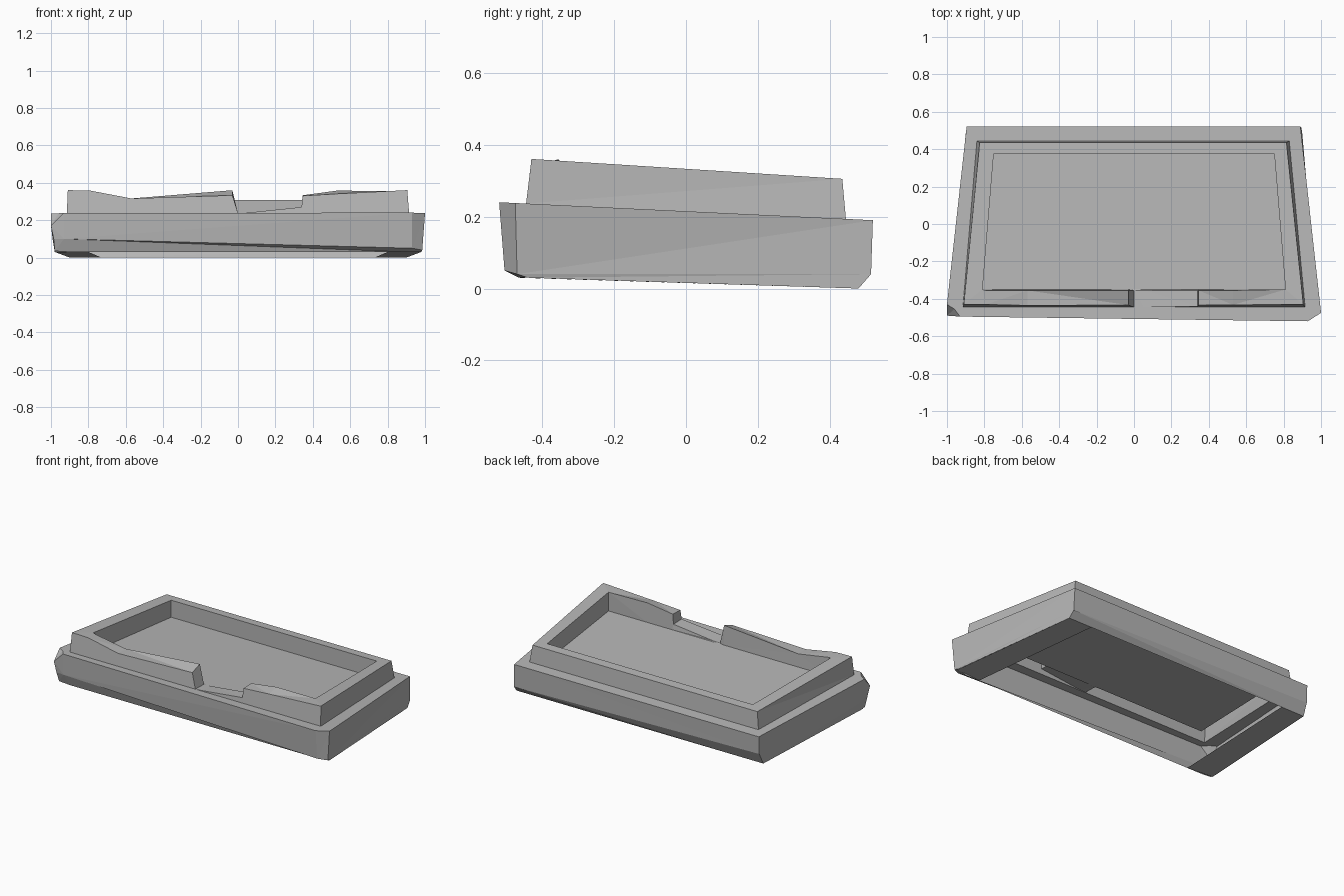
import bpy
import bmesh

cube = bpy.data.objects.get("Cube")
if cube:
    bpy.data.objects.remove(cube)

stone = bpy.data.materials.new("grey stone")
stone.use_nodes = True
GREY = (0.47, 0.47, 0.47, 1)
stone.diffuse_color = GREY
stone.node_tree.nodes["Principled BSDF"].inputs["Base Color"].default_value = GREY


def tier_z(y):
    """Height of the tilted lower ledge."""
    return 0.215 - 0.048 * y


def rim_z(y):
    """Height of the tilted wall top."""
    return 0.333 - 0.064 * y


def on(points, height):
    return [(x, y, height(y)) for x, y in points]


def bridge(bm, a, b, closed=True):
    """Join two equally long point rows with a strip of faces."""
    n = len(a)
    for i in range(n if closed else n - 1):
        j = (i + 1) % n
        corners = []
        for p in (a[i], a[j], b[j], b[i]):
            if p not in corners:
                corners.append(p)
        if len(corners) > 2:
            bm.faces.new([bm.verts.new(p) for p in corners])


def finish(name, bm, flip=False):
    bmesh.ops.remove_doubles(bm, verts=bm.verts, dist=0.0005)
    bmesh.ops.triangulate(bm, faces=[f for f in bm.faces if len(f.verts) > 3])
    bmesh.ops.recalc_face_normals(bm, faces=bm.faces)
    if flip:
        bmesh.ops.reverse_faces(bm, faces=bm.faces)
    mesh = bpy.data.meshes.new(name)
    bm.to_mesh(mesh)
    bm.free()
    mesh.materials.append(stone)
    obj = bpy.data.objects.new(name, mesh)
    bpy.context.collection.objects.link(obj)
    return obj


# Outlines, starting at the back and running round by +x
back_l, back_r = (-0.895, 0.52), (0.89, 0.52)
ledge = on([back_l, back_r, (1, -0.475), (0.93, -0.52),
            (-0.93, -0.495), (-0.96, -0.455), (-1, -0.43)], tier_z)
top = list(ledge)
top[5] = (-1, -0.49, 0.17)          # chipped corner
low = [(-0.895, 0.515, 0.075), (0.895, 0.515, 0.04), (0.985, -0.47, 0.04),
       (0.93, -0.505, 0.05), (-0.93, -0.49, 0.10), (-0.985, -0.485, 0.10),
       (-0.99, -0.43, 0.09)]
foot = [(-0.9, 0.48, 0), (0.9, 0.48, 0), (0.98, -0.44, 0.03),
        (0.9, -0.465, 0.03), (-0.9, -0.465, 0.03), (-0.98, -0.465, 0.035),
        (-0.98, -0.43, 0.03)]
base = on([(-0.84, 0.445), (0.83, 0.445), (0.915, -0.445), (-0.915, -0.445)], tier_z)
bl, br, fr, fl = base

# Lower plinth: ledge, chip, walls, bevelled foot
bm = bmesh.new()
bridge(bm, ledge, [bl, br, fr, fr, fl, fl, fl])
bridge(bm, top, ledge)
bridge(bm, low, top)
bridge(bm, foot, low)
finish("plinth", bm)

# Flat underside along both short sides
for name, s in (("left_footing", 1), ("right_footing", -1)):
    bm = bmesh.new()
    bridge(bm, [(s * 0.98, -0.45, 0.03), (s * 0.9, 0.48, 0)],
           [(s * 0.8, -0.465, 0.03), (s * 0.73, 0.48, 0)], closed=False)
    obj = finish(name, bm)
    if obj.data.polygons[0].normal.z > 0:
        obj.data.flip_normals()

# Floor inside the walls
floor_xy = [(-0.75, 0.375), (0.75, 0.375), (0.81, -0.35), (-0.81, -0.35)]
inner_base = on(floor_xy, tier_z)
bm = bmesh.new()
bm.faces.new([bm.verts.new(p) for p in reversed(inner_base)])
obj = finish("floor", bm)
if obj.data.polygons[0].normal.z < 0:
    obj.data.flip_normals()

# Walls on the back and both sides
rim_out = on([(0.905, -0.43), (0.815, 0.435), (-0.825, 0.435), (-0.91, -0.43)], rim_z)
rim_in = on([floor_xy[i] for i in (2, 1, 0, 3)], rim_z)
bm = bmesh.new()
rows = [[fr, br, bl, fl], rim_out, rim_in, [inner_base[i] for i in (2, 1, 0, 3)]]
for a, b in zip(rows, rows[1:]):
    bridge(bm, a, b, closed=False)

# Broken front wall: position, outer height, inner height
breaks = [(-0.79, 0.358, 0.352), (-0.57, 0.316, 0.316), (-0.03, 0.333, 0.36),
          (0, 0.237, 0.234), (0.05, 0.24, 0.236), (0.34, 0.27, 0.268),
          (0.345, 0.33, 0.333), (0.53, 0.341, 0.358)]
front_base, front_out, front_in, front_floor = [fl], [rim_out[3]], [rim_in[3]], [inner_base[3]]
for x, zo, zi in breaks:
    front_base.append((x, -0.445, tier_z(-0.445)))
    front_out.append((x, -0.445 + 0.12 * (zo - 0.236), zo))
    front_in.append((x, -0.355, zi))
    front_floor.append((x, -0.35, tier_z(-0.35)))
for row, end in ((front_base, fr), (front_out, rim_out[0]),
                 (front_in, rim_in[0]), (front_floor, inner_base[2])):
    row.append(end)
rows = [front_base, front_out, front_in, front_floor]
for a, b in zip(rows, rows[1:]):
    bridge(bm, a, b, closed=False)
finish("broken_wall", bm)
